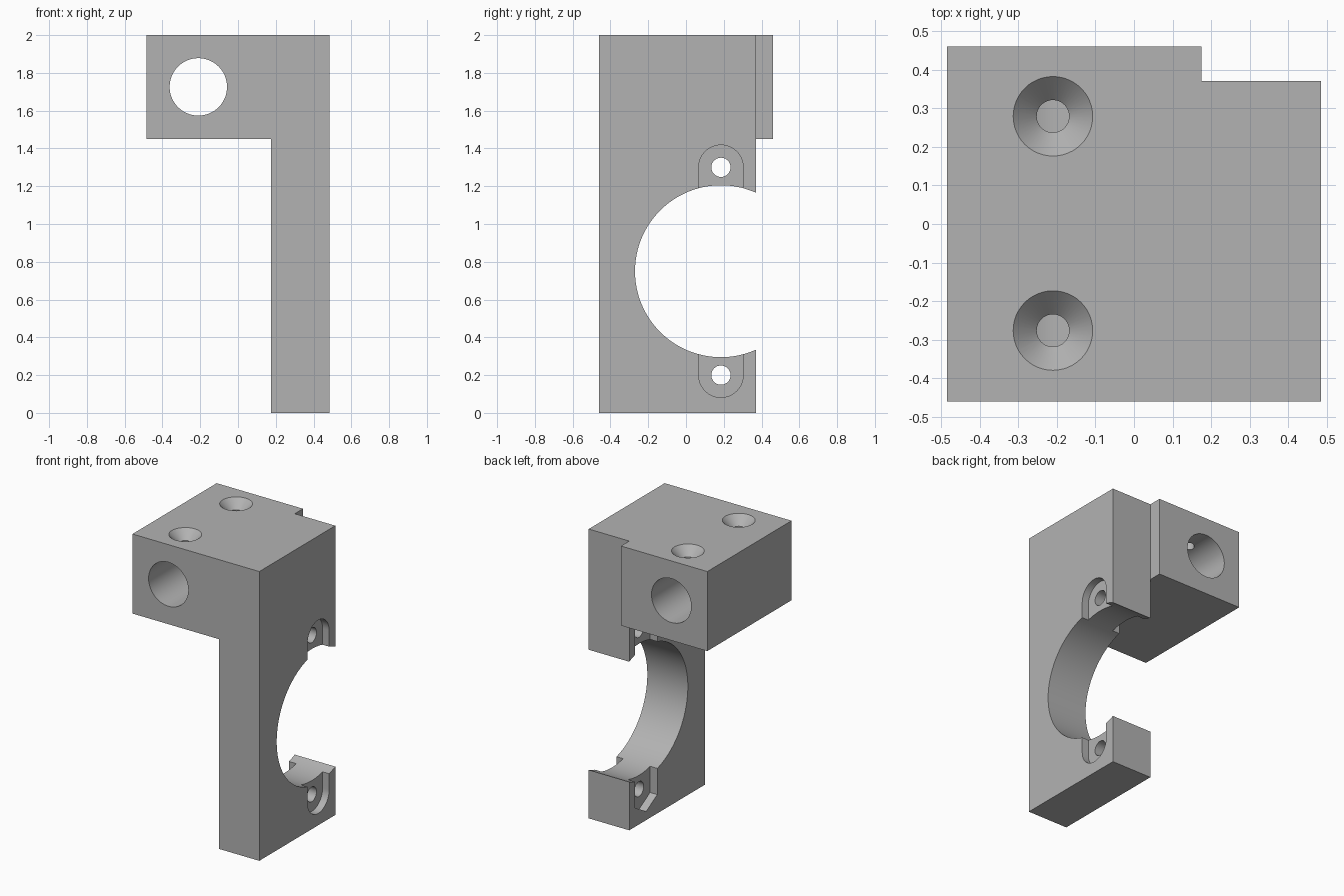
import bpy
import bmesh
from math import sin, cos, pi, radians

if "Cube" in bpy.data.objects:
    bpy.data.objects.remove(bpy.data.objects["Cube"])

grey = bpy.data.materials.new("plain grey")
grey.use_nodes = True
colour = (0.45, 0.45, 0.45, 1)
grey.diffuse_color = colour
grey.node_tree.nodes["Principled BSDF"].inputs["Base Color"].default_value = colour


def arc(cx, cy, r, n, start=0.0, sweep=2 * pi):
    """Points along an arc; a full sweep leaves out the repeated end point."""
    steps = n if sweep >= 2 * pi else n - 1
    return [(cx + r * cos(start + sweep * i / steps),
             cy + r * sin(start + sweep * i / steps)) for i in range(n)]


def to_object(name, bm):
    bmesh.ops.recalc_face_normals(bm, faces=bm.faces)
    mesh = bpy.data.meshes.new(name)
    bm.to_mesh(mesh)
    bm.free()
    mesh.materials.append(grey)
    ob = bpy.data.objects.new(name, mesh)
    bpy.context.collection.objects.link(ob)
    return ob


def prism(name, points, axis, lo, hi):
    """Extrude a 2D outline along an axis; the outline uses the other two axes."""
    place = {"x": lambda a, b, t: (t, a, b),
             "y": lambda a, b, t: (a, t, b),
             "z": lambda a, b, t: (a, b, t)}[axis]
    bm = bmesh.new()
    ends = [[bm.verts.new(place(a, b, t)) for a, b in points] for t in (lo, hi)]
    bm.faces.new(ends[0])
    bm.faces.new(ends[1])
    n = len(points)
    for i in range(n):
        j = (i + 1) % n
        bm.faces.new((ends[0][i], ends[0][j], ends[1][j], ends[1][i]))
    return to_object(name, bm)


def lathe(name, x, y, profile, n=48):
    """Stack rings of (radius, height) into a closed turned solid."""
    bm = bmesh.new()
    rings = [[bm.verts.new((a, b, z)) for a, b in arc(x, y, r, n)] for r, z in profile]
    for low, high in zip(rings, rings[1:]):
        for i in range(n):
            j = (i + 1) % n
            bm.faces.new((low[i], low[j], high[j], high[i]))
    bm.faces.new(rings[0])
    bm.faces.new(rings[-1])
    return to_object(name, bm)


# Main dimensions
half_x, half_y, plate_x, plate_back = 0.485, 0.46, 0.175, 0.37
ledge_z, top_z = 1.45, 2.0
ring_y, ring_z, ring_r = 0.185, 0.75, 0.455
rod_x, rod_z = -0.21, 1.726
screw_offset = 0.55

# L-shaped bracket body
bracket = prism("bracket", [(plate_x, 0), (half_x, 0), (half_x, top_z), (-half_x, top_z),
                            (-half_x, ledge_z), (plate_x, ledge_z)], "y", -half_y, half_y)

cutters = []

# Plate stops short of the block at the back
cutters.append(prism("back_step_cutter", [(plate_x, plate_back), (0.6, plate_back),
                                          (0.6, 0.6), (plate_x, 0.6)], "z", -0.1, 2.1))

# Large round opening and the cross bore through the block
cutters.append(prism("ring_cutter", arc(ring_y, ring_z, ring_r, 128), "x", 0.1, 0.6))
cutters.append(prism("rod_bore_cutter", arc(rod_x, rod_z, 0.152, 64), "y", -0.6, 0.6))

# Countersunk holes from the top into the bore
for y in (-0.276, 0.279):
    cutters.append(lathe("countersink_cutter", rod_x, y,
                         [(0.042, rod_z), (0.042, 1.939), (0.123, 2.02)]))

# Screw holes above and below the opening, with head slots and nut pockets
for side in (1, -1):
    z = ring_z + side * screw_offset
    inner = ring_z + side * 0.36
    cutters.append(prism("screw_hole_cutter", arc(ring_y, z, 0.051, 40), "x", 0, 0.6))
    slot = arc(ring_y, z, 0.118, 33, 0, pi * 0.99999)
    slot = [(a, z + side * (b - z)) for a, b in slot]
    slot += [(ring_y - 0.118, inner), (ring_y + 0.118, inner)]
    cutters.append(prism("head_slot_cutter", slot, "x", half_x - 0.05, 0.6))
    w, r = 0.121, 0.14
    nut = [(ring_y + w, inner), (ring_y + w, z + side * r / 2), (ring_y, z + side * r),
           (ring_y - w, z + side * r / 2), (ring_y - w, inner)]
    cutters.append(prism("nut_pocket_cutter", nut, "x", 0.1, plate_x + 0.055))

# Cut everything, bake the result and drop the cutters
for cutter in cutters:
    cutter.hide_render = True
    mod = bracket.modifiers.new(cutter.name, "BOOLEAN")
    mod.operation = "DIFFERENCE"
    mod.solver = "EXACT"
    mod.object = cutter
graph = bpy.context.evaluated_depsgraph_get()
graph.update()
baked = bpy.data.meshes.new_from_object(bracket.evaluated_get(graph))
bracket.modifiers.clear()
bracket.data = baked
baked.materials.clear()
baked.materials.append(grey)
for poly in baked.polygons:
    poly.material_index = 0
for cutter in cutters:
    bpy.data.objects.remove(cutter)

# Smooth the round walls, keep edges sharp
bpy.ops.object.select_all(action="DESELECT")
bracket.select_set(True)
bpy.context.view_layer.objects.active = bracket
bpy.ops.object.shade_smooth_by_angle(angle=radians(25))
